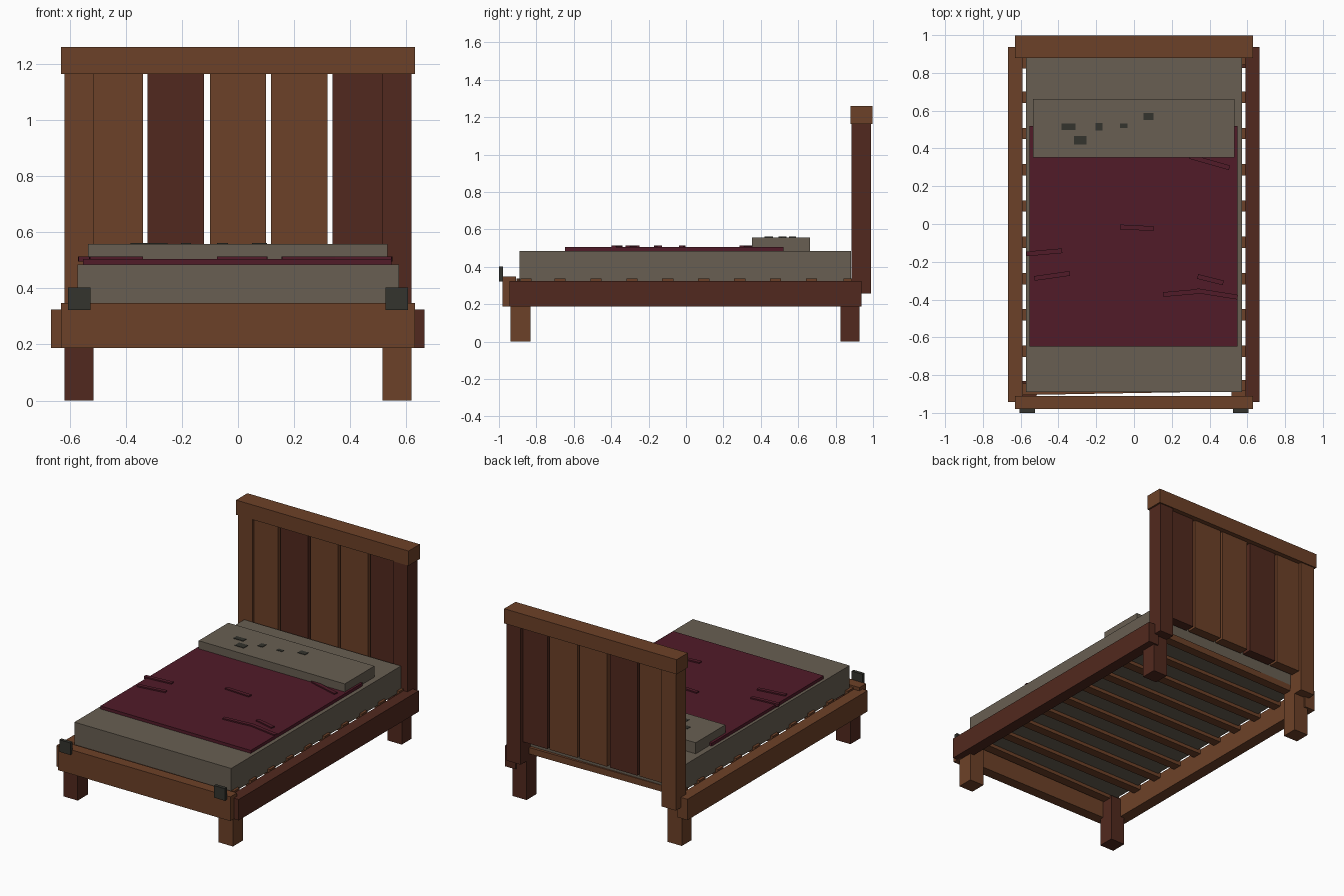
import bpy
import math

cube = bpy.data.objects.get("Cube")
if cube:
    bpy.data.objects.remove(cube, do_unlink=True)


def make_material(name, rgb):
    mat = bpy.data.materials.new(name)
    mat.use_nodes = True
    color = (*rgb, 1.0)
    mat.diffuse_color = color
    mat.node_tree.nodes["Principled BSDF"].inputs["Base Color"].default_value = color
    return mat


LIGHT = make_material("light wood", (0.152, 0.053, 0.021))
DARK = make_material("dark wood", (0.083, 0.022, 0.013))
LINEN = make_material("grey linen", (0.138, 0.114, 0.084))
WINE = make_material("wine wool", (0.083, 0.011, 0.022))
IRON = make_material("dark iron", (0.033, 0.033, 0.026))


def box(name, xs, ys, zs, mat, turn=0):
    """Box given by its extents, turned about its own vertical axis."""
    spans = (xs, ys, zs)
    bpy.ops.mesh.primitive_cube_add(size=1, location=[(a + b) / 2 for a, b in spans])
    obj = bpy.context.object
    obj.name = name
    obj.scale = [b - a for a, b in spans]
    bpy.ops.object.transform_apply(location=False, rotation=False, scale=True)
    obj.rotation_euler.z = math.radians(turn)
    obj.data.materials.append(mat)
    return obj


def patch(name, x, y, length, width, zs, mat, turn=0):
    """Small strip placed by its centre."""
    return box(name, (x - length / 2, x + length / 2),
               (y - width / 2, y + width / 2), zs, mat, turn)


# Frame: side rails and foot beam
box("right_rail", (-0.667, -0.59), (-0.943, 0.938), (0.187, 0.325), LIGHT)
box("left_rail", (0.59, 0.665), (-0.943, 0.938), (0.187, 0.325), DARK)
box("foot_beam", (-0.63, 0.63), (-0.98, -0.91), (0.187, 0.347), LIGHT)

# Legs, headboard posts and iron corner plates
for side, s, front_mat, back_mat in (("right", -1, DARK, LIGHT), ("left", 1, LIGHT, DARK)):
    xs = sorted((s * 0.515, s * 0.619))
    box(side + "_front_leg", xs, (-0.937, -0.832), (0, 0.31), front_mat)
    box(side + "_back_leg", xs, (0.825, 0.928), (0, 0.31), back_mat)
    box(side + "_headboard_post", xs, (0.886, 0.99), (0.257, 1.18), back_mat)
    box(side + "_corner_plate", sorted((s * 0.525, s * 0.605)), (-1.0, -0.978),
        (0.322, 0.402), IRON)

# Headboard: top beam and upright boards
box("headboard_beam", (-0.63, 0.63), (0.88, 0.998), (1.163, 1.26), LIGHT)
boards = ((-0.53, -0.338, LIGHT), (-0.322, -0.121, DARK), (-0.1, 0.1, LIGHT),
          (0.117, 0.319, LIGHT), (0.336, 0.53, DARK))
for i, (x0, x1, mat) in enumerate(boards):
    box(f"headboard_board_{i + 1}", (x0, x1), (0.902, 0.967), (0.4, 1.18), mat)

# Slats under the mattress, the end ones slightly askew
for i in range(10):
    patch(f"slat_{i + 1}", 0, -0.865 + i * 0.192, 1.18, 0.06, (0.295, 0.337), LIGHT,
          1 if i in (0, 9) else 0)

# Bedding
box("mattress", (-0.572, 0.573), (-0.89, 0.882), (0.318, 0.485), LINEN)
box("blanket", (-0.552, 0.547), (-0.648, 0.52), (0.48, 0.505), WINE)
box("pillow", (-0.535, 0.533), (0.353, 0.663), (0.48, 0.558), LINEN)

# Creases on the blanket: x, y, length, turn
creases = ((0.4, 0.328, 0.22, -16), (0.015, -0.02, 0.18, -3), (-0.475, -0.15, 0.19, 5),
           (-0.435, -0.275, 0.19, 8), (0.405, -0.295, 0.14, -14),
           (0.25, -0.365, 0.19, 5), (0.44, -0.37, 0.22, -9))
for i, (x, y, length, turn) in enumerate(creases):
    patch(f"blanket_crease_{i + 1}", x, y, length, 0.025, (0.495, 0.513), WINE, turn)

# Dark patches on the pillow: x, y, length, width
stains = ((-0.347, 0.515, 0.072, 0.035), (-0.285, 0.443, 0.066, 0.046),
          (-0.185, 0.515, 0.035, 0.042), (-0.055, 0.52, 0.04, 0.022),
          (0.077, 0.57, 0.054, 0.037))
for i, (x, y, length, width) in enumerate(stains):
    patch(f"pillow_patch_{i + 1}", x, y, length, width, (0.553, 0.561), IRON)
